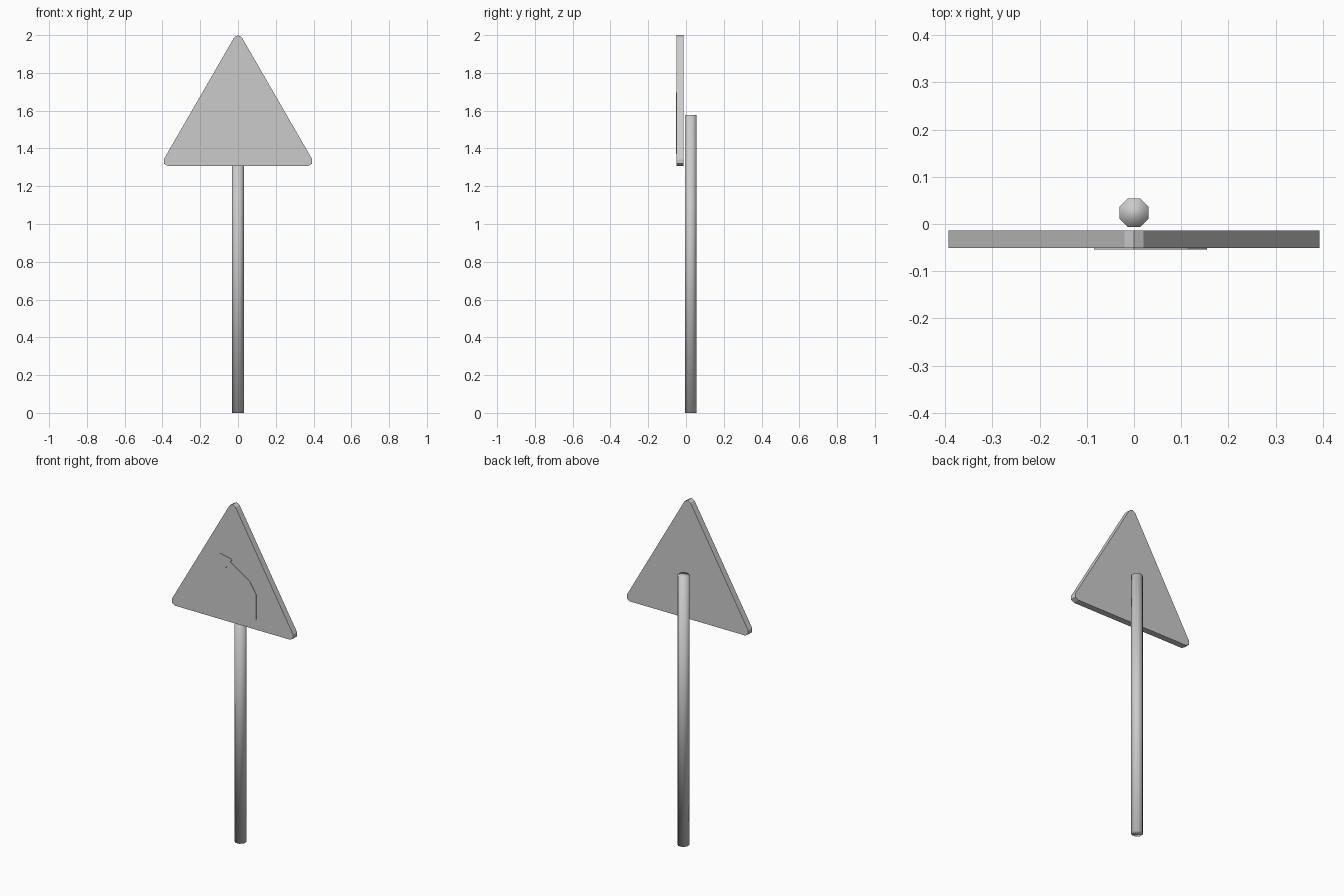
import bpy, bmesh, math
from mathutils import Vector

cube = bpy.data.objects.get("Cube")
if cube:
    bpy.data.objects.remove(cube, do_unlink=True)

GREY = (0.6, 0.6, 0.6, 1)
metal = bpy.data.materials.new("grey metal")
metal.use_nodes = True
metal.diffuse_color = GREY
metal.node_tree.nodes["Principled BSDF"].inputs["Base Color"].default_value = GREY


def plate(name, outline, front, back):
    """Extrude an (x, z) outline between two y depths."""
    bm = bmesh.new()
    face = bm.faces.new([bm.verts.new((x, front, z)) for x, z in outline])
    solid = bmesh.ops.extrude_face_region(bm, geom=[face])
    verts = [v for v in solid["geom"] if isinstance(v, bmesh.types.BMVert)]
    bmesh.ops.translate(bm, verts=verts, vec=(0, back - front, 0))
    bmesh.ops.recalc_face_normals(bm, faces=bm.faces)
    mesh = bpy.data.meshes.new(name)
    bm.to_mesh(mesh)
    bm.free()
    mesh.materials.append(metal)
    obj = bpy.data.objects.new(name, mesh)
    bpy.context.collection.objects.link(obj)
    return obj


# Octagonal pole, softly shaded over its caps
bpy.ops.mesh.primitive_cylinder_add(vertices=8, radius=0.033, depth=1.577,
                                    location=(0, 0.024, 0.7885),
                                    rotation=(0, 0, math.pi / 8))
pole = bpy.context.object
pole.name = "pole"
pole.data.materials.append(metal)
bpy.ops.object.shade_smooth()

# Triangular board with chamfer-rounded corners
top, bottom, r = 2.0, 1.308, 0.023
half = (top - bottom - 2 * r) / math.sqrt(3)
corners = [((half, bottom + r), -30), ((0, top - r), 90), ((-half, bottom + r), 210)]
board = []
for (cx, cz), middle in corners:
    for step in (-60, 0, 60):
        a = math.radians(middle + step)
        board.append((cx + r * math.cos(a), cz + r * math.sin(a)))
plate("sign_board", board, -0.051, -0.014)

# Raised bend arrow: a band swept along a path, ending in a triangular head
path = [Vector(p) for p in ((0.135, 1.37), (0.135, 1.51), (0.1, 1.565), (-0.024, 1.645))]
outer, inner = [], []
for i, p in enumerate(path):
    d = (path[min(i + 1, len(path) - 1)] - path[max(i - 1, 0)]).normalized()
    side = Vector((d.y, -d.x)) * 0.02
    outer.append(p + side)
    inner.append(p - side)
head = [(0.0, 1.678), (-0.085, 1.695), (-0.048, 1.612)]
plate("bend_arrow", outer + head + inner[::-1], -0.0535, -0.0505)
